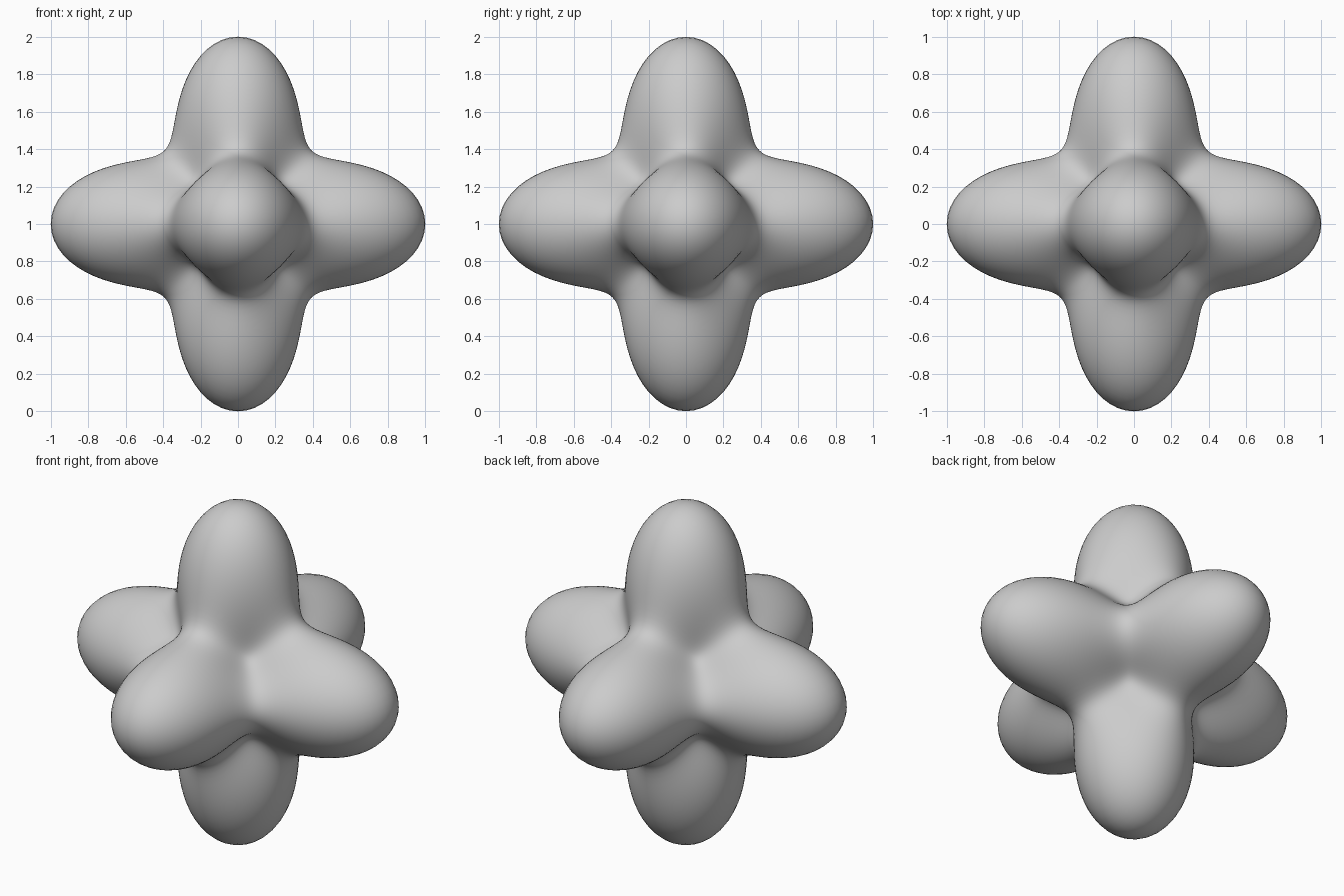
import bpy
import bmesh
import math
from mathutils import Vector

cube = bpy.data.objects.get("Cube")
if cube:
    bpy.data.objects.remove(cube, do_unlink=True)

# Radius of the body: a small core plus lobes along the six axes
CORE = 0.11
LOBE = 0.89


def lobed_radius(d):
    return CORE + LOBE * sum(c ** 4 for c in d)


# Even sphere made from a gridded cube, then pushed out into six lobes
bm = bmesh.new()
bmesh.ops.create_cube(bm, size=2)
bmesh.ops.subdivide_edges(bm, edges=bm.edges[:], cuts=35, use_grid_fill=True)
for v in bm.verts:
    direction = Vector([math.tan(c * math.pi / 4) for c in v.co]).normalized()
    v.co = direction * lobed_radius(direction) + Vector((0, 0, 1))
for f in bm.faces:
    f.smooth = True
bmesh.ops.recalc_face_normals(bm, faces=bm.faces[:])

mesh = bpy.data.meshes.new("six_lobed_body")
bm.to_mesh(mesh)
bm.free()
body = bpy.data.objects.new("six_lobed_body", mesh)
bpy.context.collection.objects.link(body)

# Plain grey surface
grey = bpy.data.materials.new("light_grey")
grey.use_nodes = True
colour = (0.6, 0.6, 0.6, 1)
grey.diffuse_color = colour
grey.node_tree.nodes["Principled BSDF"].inputs["Base Color"].default_value = colour
mesh.materials.append(grey)
